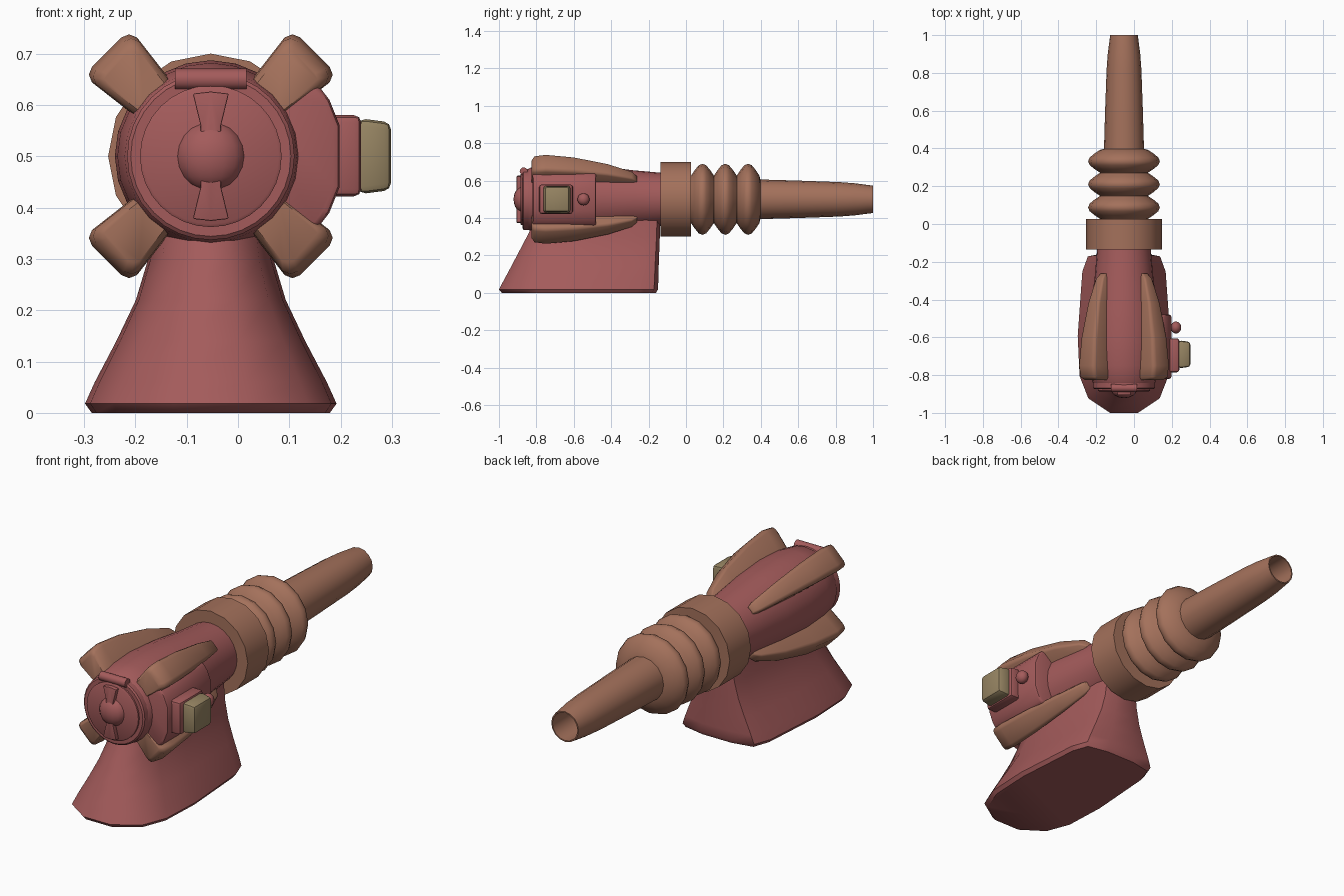
import bpy, bmesh, math
from mathutils import Matrix, Vector

if "Cube" in bpy.data.objects:
    bpy.data.objects.remove(bpy.data.objects["Cube"])

CX, CZ = -0.053, 0.5  # barrel axis


def material(name, rgb):
    m = bpy.data.materials.new(name)
    m.diffuse_color = (*rgb, 1)
    m.use_nodes = True
    m.node_tree.nodes["Principled BSDF"].inputs["Base Color"].default_value = m.diffuse_color
    return m


RED = material("dull red", (0.37, 0.105, 0.105))
BROWN = material("copper brown", (0.37, 0.165, 0.105))
TAN = material("khaki", (0.31, 0.235, 0.125))


def finish(bm, name, mat, bevel=0, angle=40, segments=2):
    bmesh.ops.recalc_face_normals(bm, faces=bm.faces)
    me = bpy.data.meshes.new(name)
    bm.to_mesh(me)
    bm.free()
    me.materials.append(mat)
    ob = bpy.data.objects.new(name, me)
    bpy.context.collection.objects.link(ob)
    bpy.ops.object.select_all(action='DESELECT')
    ob.select_set(True)
    bpy.context.view_layer.objects.active = ob
    if bevel:
        mod = ob.modifiers.new("bevel", 'BEVEL')
        mod.width, mod.segments = bevel, segments
        mod.limit_method, mod.angle_limit = 'ANGLE', math.radians(25)
        bpy.ops.object.modifier_apply(modifier=mod.name)
    bpy.ops.object.shade_smooth_by_angle(angle=math.radians(angle))
    return ob


def loft(name, mat, rings, bevel=0, angle=40, cap=True):
    """Skin a list of closed rings of points."""
    bm = bmesh.new()
    vr = [[bm.verts.new(p) for p in r] for r in rings]
    n = len(vr[0])
    for a, b in zip(vr, vr[1:]):
        for i in range(n):
            j = (i + 1) % n
            bm.faces.new((a[i], a[j], b[j], b[i]))
    if cap:
        bm.faces.new(vr[0])
        bm.faces.new(vr[-1])
    return finish(bm, name, mat, bevel, angle)


def lathe(name, mat, profile, n=16, angle=40):
    """Turn (y, radius) pairs around the barrel axis."""
    rings = [[(CX + r * math.cos(2 * math.pi * i / n), y,
               CZ + r * math.sin(2 * math.pi * i / n)) for i in range(n)]
             for y, r in profile]
    return loft(name, mat, rings, 0, angle)


def box(name, mat, lo, hi, bevel):
    bm = bmesh.new()
    lo, hi = Vector(lo), Vector(hi)
    bmesh.ops.create_cube(bm, size=1, matrix=Matrix.Translation((lo + hi) / 2)
                          @ Matrix.Diagonal((*(hi - lo), 1)))
    return finish(bm, name, mat, bevel)


def ball(name, mat, centre, scale):
    bm = bmesh.new()
    bmesh.ops.create_uvsphere(bm, u_segments=16, v_segments=10, radius=1,
                              matrix=Matrix.Translation(centre) @ Matrix.Diagonal((*scale, 1)))
    return finish(bm, name, mat, 0, 60)


def rod(name, mat, centre, radius, length, n=12):
    bm = bmesh.new()
    bmesh.ops.create_cone(bm, cap_ends=True, segments=n, radius1=radius, radius2=radius,
                          depth=length, matrix=Matrix.Translation(centre)
                          @ Matrix.Rotation(math.pi / 2, 4, 'Y'))
    return finish(bm, name, mat)


# Flared pedestal: (half width, lengthwise 0 front .. 1 back) outline, shrunk upward
half = [(0.3, 0), (0.77, 0.09), (0.96, 0.23), (1, 0.48), (0.9, 0.88), (0.78, 0.975), (0.33, 1)]
outline = half + [(-x, t) for x, t in reversed(half)]
levels = [(0, 0.232, -0.985, -0.16), (0.018, 0.245, -1.0, -0.15), (0.06, 0.226, -0.978, -0.148),
          (0.14, 0.184, -0.935, -0.146), (0.22, 0.146, -0.893, -0.143),
          (0.3, 0.122, -0.851, -0.14), (0.42, 0.105, -0.79, -0.138)]
loft("pedestal", RED, [[(CX + w * x, f + (b - f) * t, z) for x, t in outline]
                       for z, w, f, b in levels], angle=50)

# Bulging housing and stepped front hatch
lathe("housing", RED, [(-0.85, 0.158), (-0.835, 0.168), (-0.75, 0.182), (-0.62, 0.187),
                       (-0.45, 0.176), (-0.28, 0.155), (-0.12, 0.141)], 24)
lathe("hatch_rim", RED, [(-0.874, 0.156), (-0.868, 0.163), (-0.84, 0.163)], 32)
lathe("hatch_plate", RED, [(-0.886, 0.132), (-0.882, 0.138), (-0.86, 0.138)], 32)
ball("hatch_boss", RED, (CX, -0.875, CZ), (0.068, 0.047, 0.068))

# Bow-tie handle on the hatch
bar = [(0.035, 0.122), (0.02, 0.06), (0.02, -0.06), (0.035, -0.122),
       (0, -0.126), (-0.035, -0.122), (-0.02, -0.06), (-0.02, 0.06), (-0.035, 0.122), (0, 0.126)]
loft("hatch_handle", RED, [[(CX + x, y, CZ + z) for x, z in bar] for y in (-0.905, -0.87)],
     bevel=0.003)
rod("hatch_hinge", RED, (CX, -0.868, 0.65), 0.021, 0.14)

# Collar, bellows rings and hollow barrel
lathe("collar", BROWN, [(-0.135, 0.13), (-0.135, 0.2), (0.027, 0.2), (0.027, 0.11)])
bellows = [(0.01, 0.11)]
for k in range(3):
    y = 0.088 + 0.122 * k
    bellows += [(y - 0.06, 0.128), (y - 0.042, 0.155), (y - 0.02, 0.182), (y, 0.19),
                (y + 0.02, 0.182), (y + 0.042, 0.155), (y + 0.06, 0.128)]
lathe("bellows", BROWN, bellows + [(0.402, 0.09)], 16, 50)
lathe("barrel", BROWN, [(0.36, 0.107), (0.6, 0.1), (0.82, 0.092), (0.9, 0.086), (0.97, 0.077),
                        (1.0, 0.073), (1.0, 0.067), (0.9, 0.067), (0.5, 0.067)])

# Four diagonal fins: y, inner radius, outer radius, inner and outer half width
fin = [(-0.825, 0.15, 0.258, 0.035, 0.046), (-0.81, 0.14, 0.278, 0.044, 0.059),
       (-0.75, 0.135, 0.287, 0.046, 0.062), (-0.6, 0.13, 0.272, 0.042, 0.056),
       (-0.42, 0.12, 0.233, 0.034, 0.042), (-0.29, 0.115, 0.186, 0.025, 0.028),
       (-0.262, 0.115, 0.16, 0.018, 0.018)]
for sx, sz, name in ((1, 1, "fin_upper_right"), (-1, 1, "fin_upper_left"),
                     (1, -1, "fin_lower_right"), (-1, -1, "fin_lower_left")):
    rings = []
    for y, ri, ro, wi, wo in fin:
        c = wo * 0.35  # rounded outer corners
        sec = [(ri, -wi), (ro - c, -wo), (ro - c * 0.3, -wo + c * 0.3), (ro, -wo + c),
               (ro, wo - c), (ro - c * 0.3, wo - c * 0.3), (ro - c, wo), (ri, wi)]
        s = math.sqrt(0.5)
        rings.append([(CX + sx * s * (r + t), y, CZ + sz * s * (r - t)) for r, t in sec])
    loft(name, BROWN, rings, angle=50)

# Side panel with its button and knob
panel = [(0, 0.36), (0.155, 0.36), (0.178, 0.39), (0.198, 0.44), (0.198, 0.56),
         (0.178, 0.61), (0.155, 0.64), (0, 0.64)]
loft("side_panel", RED, [[(x, y, z) for x, z in panel] for y in (-0.82, -0.48)], bevel=0.012)
box("button_base", RED, (0.17, -0.785, 0.422), (0.24, -0.605, 0.58), 0.014)
cap = [[(x, -0.69 + a * w, CZ + b * w) for a, b in ((-1, -1), (1, -1), (1, 1), (-1, 1))]
       for x, w in ((0.235, 0.074), (0.298, 0.066))]
loft("button_cap", TAN, cap, bevel=0.014)
rod("knob_stem", RED, (0.2, -0.548, CZ), 0.014, 0.04)
ball("knob", RED, (0.222, -0.548, CZ), (0.028, 0.032, 0.032))
